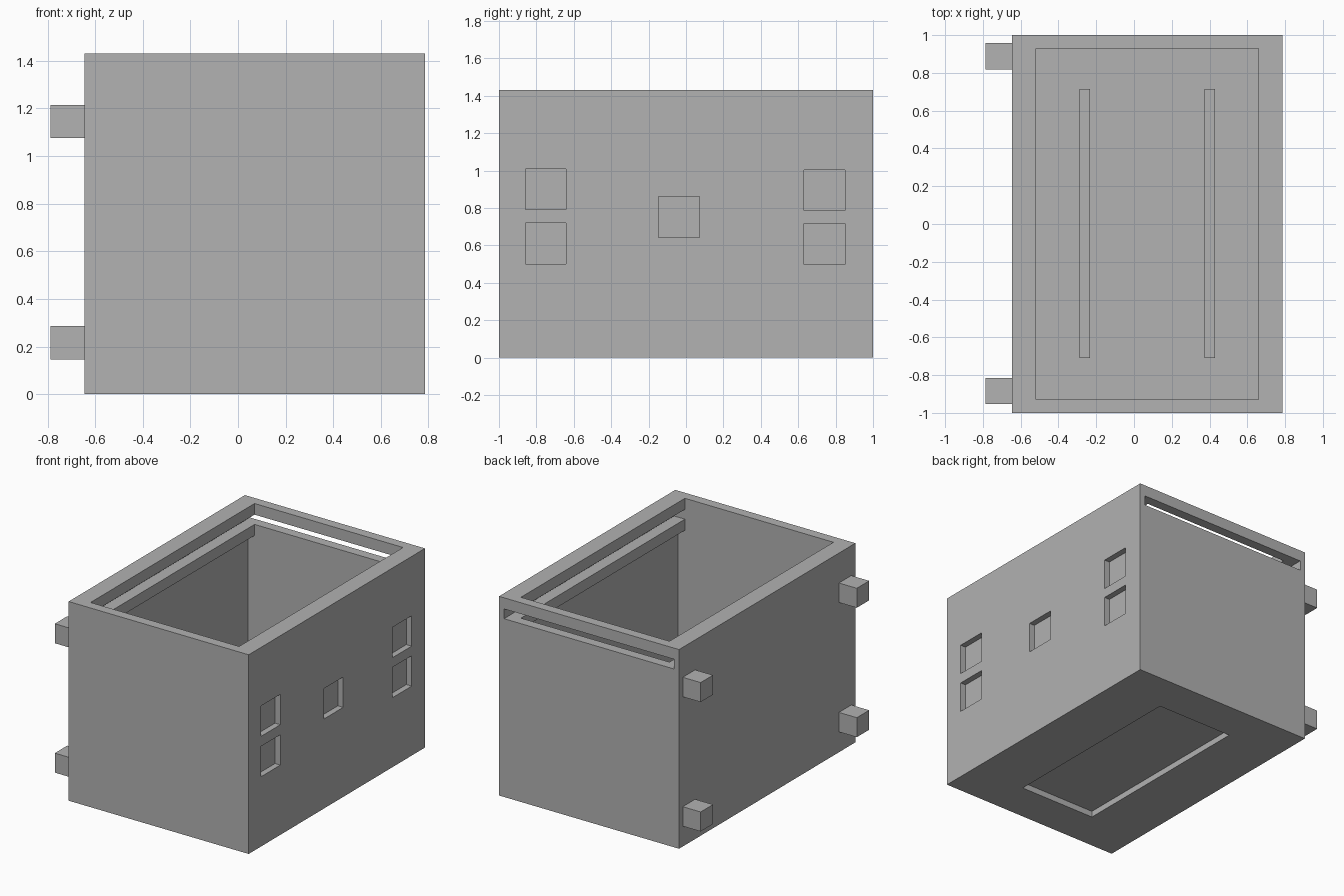
import bpy

if "Cube" in bpy.data.objects:
    bpy.data.objects.remove(bpy.data.objects["Cube"])

grey = bpy.data.materials.new("plain grey")
grey.diffuse_color = (0.445, 0.445, 0.445, 1)
grey.use_nodes = True
grey.node_tree.nodes["Principled BSDF"].inputs["Base Color"].default_value = grey.diffuse_color


def block(name, x, y, z):
    """Axis-aligned box given as (min, max) ranges."""
    bpy.ops.mesh.primitive_cube_add(size=1)
    ob = bpy.context.object
    ob.name = name
    ob.location = [(a + b) / 2 for a, b in (x, y, z)]
    ob.scale = [b - a for a, b in (x, y, z)]
    bpy.ops.object.transform_apply(location=True, rotation=False, scale=True)
    ob.data.materials.append(grey)
    return ob


def cut(target, x, y, z):
    """Subtract a box from the target and discard the cutter."""
    cutter = block("cutter", x, y, z)
    cutter.hide_render = True
    mod = target.modifiers.new("cut", 'BOOLEAN')
    mod.operation = 'DIFFERENCE'
    mod.solver = 'EXACT'
    mod.object = cutter
    bpy.context.view_layer.objects.active = target
    bpy.ops.object.modifier_apply(modifier=mod.name)
    bpy.data.objects.remove(cutter)


# Outer case
case = block("case", (-0.645, 0.785), (-1, 1), (0, 1.43))

# Cavity, narrower top opening and sliding lid slot through the back
cut(case, (-0.573, 0.713), (-0.93, 0.93), (0.07, 1.20))
cut(case, (-0.52, 0.66), (-0.93, 0.93), (1.1, 1.6))
cut(case, (-0.605, 0.745), (-0.93, 1.2), (1.28, 1.35))

# Shallow square pockets on the right side
for y, z in [(-0.75, 0.90), (-0.75, 0.61), (-0.037, 0.752),
             (0.74, 0.895), (0.74, 0.608)]:
    cut(case, (0.743, 0.9), (y - 0.109, y + 0.109), (z - 0.109, z + 0.109))

# Shallow rectangular pocket underneath
cut(case, (-0.23, 0.37), (-0.71, 0.71), (-0.1, 0.043))

# Rails on the cavity floor
for side, x in (("left", -0.26), ("right", 0.40)):
    block(f"floor_rail_{side}", (x - 0.028, x + 0.028), (-0.71, 0.715), (0.07, 0.14))

# Mounting pegs on the left side
for end, y in (("front", -0.884), ("back", 0.888)):
    for level, z in (("lower", 0.216), ("upper", 1.145)):
        block(f"peg_{end}_{level}", (-0.787, -0.645),
              (y - 0.07, y + 0.07), (z - 0.07, z + 0.07))
